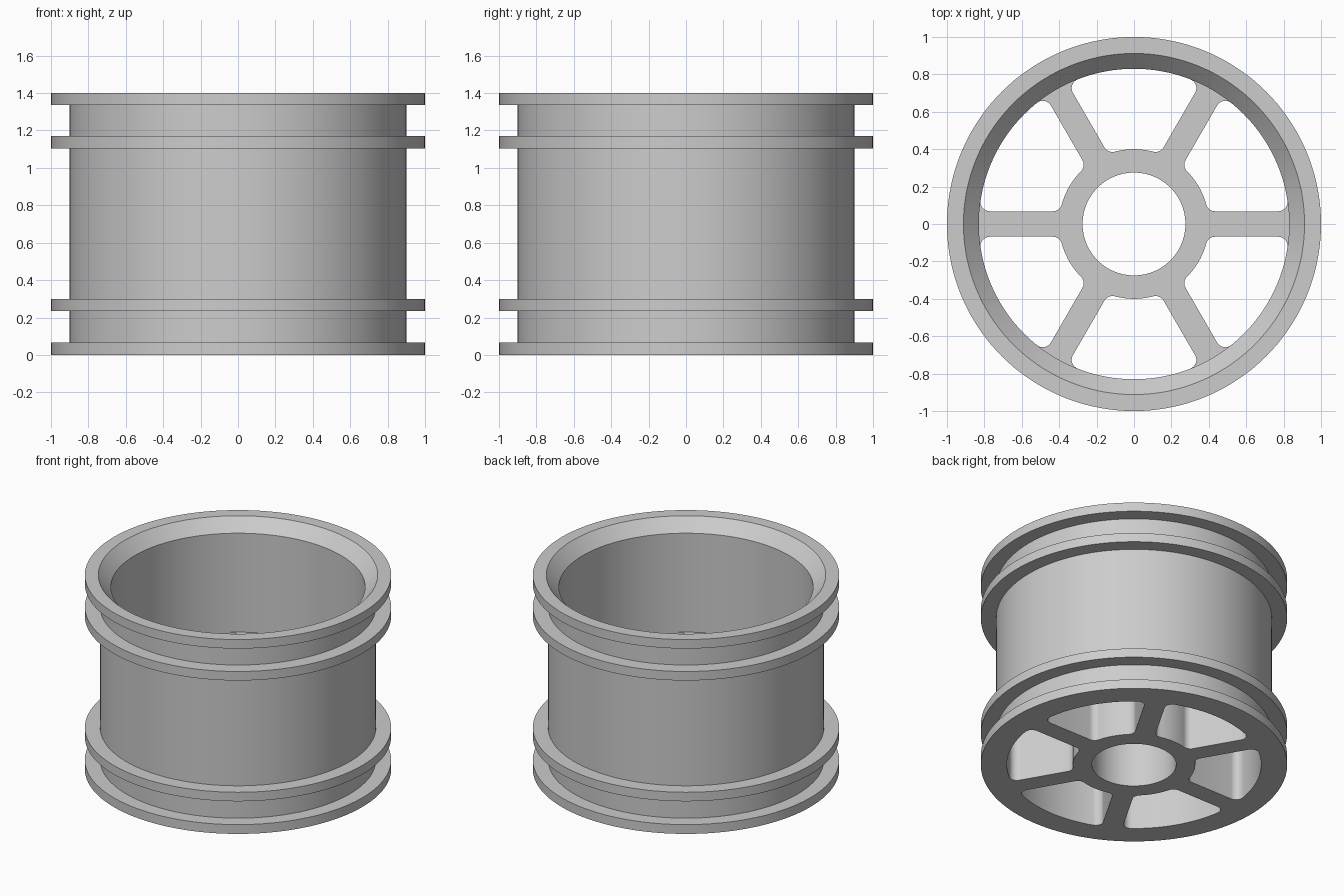
import bpy, bmesh, math

if "Cube" in bpy.data.objects:
    bpy.data.objects.remove(bpy.data.objects["Cube"])

SEG = 144          # sides around the rim
R_OUT, R_BODY, R_IN = 1.0, 0.9, 0.83
HEIGHT, WEB_H = 1.4, 0.6
HUB, BORE, HALF_W = 0.4, 0.275, 0.068
FILLET = 0.05

grey = bpy.data.materials.new("light grey")
grey.diffuse_color = (0.604, 0.604, 0.604, 1)
grey.use_nodes = True
grey.node_tree.nodes["Principled BSDF"].inputs["Base Color"].default_value = grey.diffuse_color


def finish(bm, name):
    bmesh.ops.recalc_face_normals(bm, faces=bm.faces)
    me = bpy.data.meshes.new(name)
    bm.to_mesh(me)
    bm.free()
    me.materials.append(grey)
    ob = bpy.data.objects.new(name, me)
    bpy.context.collection.objects.link(ob)
    bpy.ops.object.select_all(action='DESELECT')
    ob.select_set(True)
    bpy.context.view_layer.objects.active = ob
    bpy.ops.object.shade_smooth_by_angle(angle=math.radians(30))
    return ob


def lathe(name, profile):
    """Revolve a closed (radius, z) profile around the z axis."""
    bm = bmesh.new()
    rings = []
    for i in range(SEG):
        a = 2 * math.pi * i / SEG
        rings.append([bm.verts.new((r * math.cos(a), r * math.sin(a), z))
                      for r, z in profile])
    n = len(profile)
    for i in range(SEG):
        p, q = rings[i], rings[(i + 1) % SEG]
        for j in range(n):
            k = (j + 1) % n
            bm.faces.new((p[j], q[j], q[k], p[k]))
    return finish(bm, name)


# Barrel: four flanges on a tube, with a chamfered top opening
profile = [(R_IN, 0)]
for z0, z1 in ((0, 0.067), (0.235, 0.3), (1.105, 1.17), (1.335, HEIGHT)):
    if z0 > 0:
        profile.append((R_BODY, z0))
    profile += [(R_OUT, z0), (R_OUT, z1)]
    if z1 < HEIGHT:
        profile.append((R_BODY, z1))
profile += [(0.912, HEIGHT), (R_IN, HEIGHT - 0.087)]
lathe("rim_barrel", profile)


def arc(cx, cy, r, a0, a1, n):
    return [(cx + r * math.cos(a0 + (a1 - a0) * i / n),
             cy + r * math.sin(a0 + (a1 - a0) * i / n)) for i in range(n + 1)]


# Outline of one half spoke (along +x, upper side), from rim to hub
cy = HALF_W + FILLET
d_out, d_in = R_IN - FILLET, HUB + FILLET
a_out, a_in = math.asin(cy / d_out), math.asin(cy / d_in)
r_embed = R_IN + 0.006     # sinks slightly into the barrel
half = arc(0, 0, r_embed, 0, a_out, 6)
half += arc(d_out * math.cos(a_out), cy, FILLET, a_out, -math.pi / 2, 8)
half += arc(d_in * math.cos(a_in), cy, FILLET, -math.pi / 2, a_in - math.pi, 8)
half += arc(0, 0, HUB, a_in, math.pi / 6, 6)[1:]
spoke = [(x, -y) for x, y in reversed(half[1:])] + half[:-1]

# Hub and six spokes in one extruded outline with a round bore
outline = []
for k in range(6):
    c, s = math.cos(k * math.pi / 3), math.sin(k * math.pi / 3)
    outline += [(x * c - y * s, x * s + y * c) for x, y in spoke]
bore = arc(0, 0, BORE, 0, 2 * math.pi, 96)[:-1]

bm = bmesh.new()
edges = []
for loop in (outline, bore):
    vs = [bm.verts.new((x, y, 0)) for x, y in loop]
    edges += [bm.edges.new((vs[i - 1], vs[i])) for i in range(len(vs))]
bmesh.ops.triangle_fill(bm, edges=edges, use_beauty=True, normal=(0, 0, 1))
ext = bmesh.ops.extrude_face_region(bm, geom=bm.faces[:], use_keep_orig=True)
top = [v for v in ext["geom"] if isinstance(v, bmesh.types.BMVert)]
bmesh.ops.translate(bm, verts=top, vec=(0, 0, WEB_H))
finish(bm, "hub_and_spokes")
